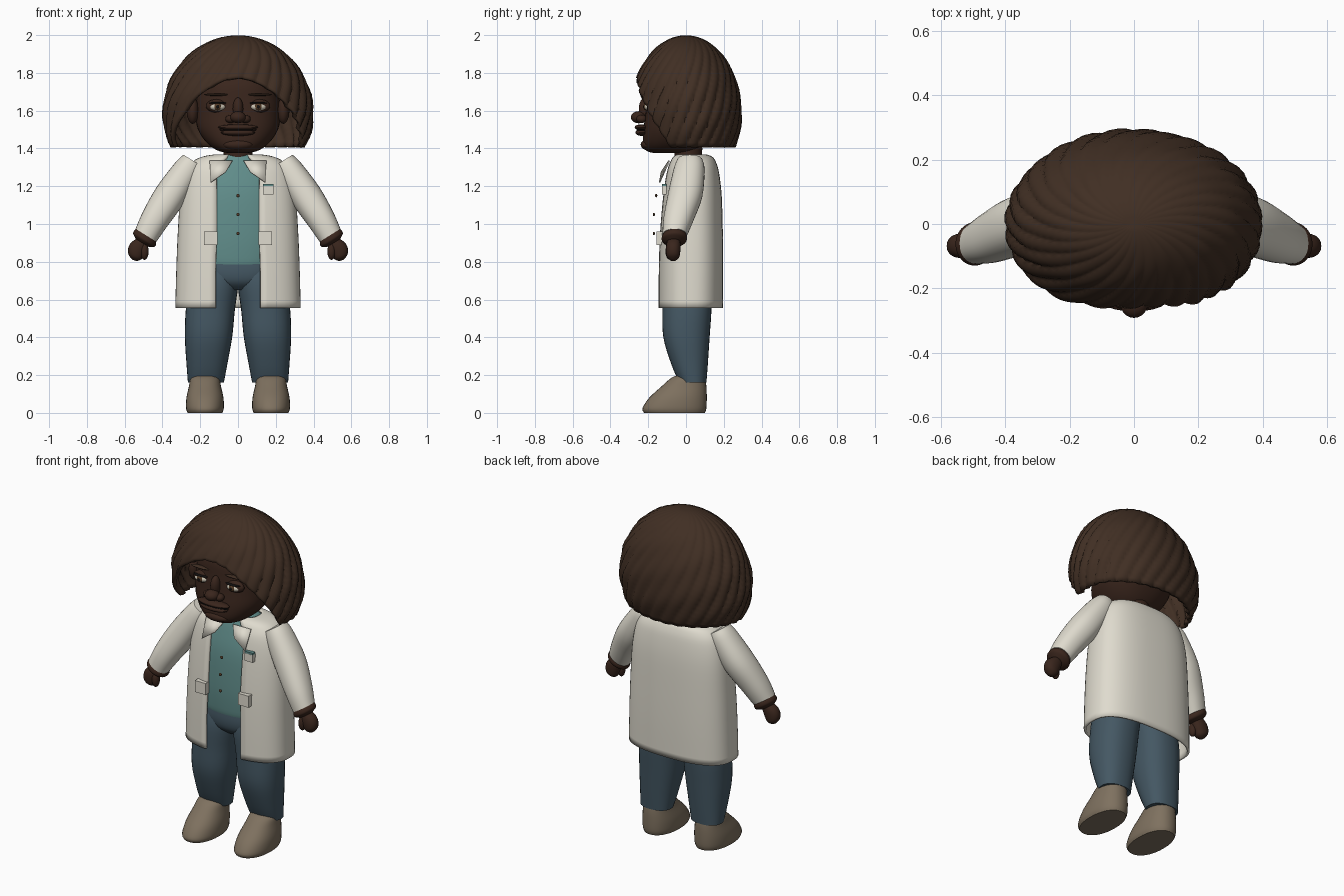
import bpy, bmesh, math
from mathutils import Vector

if "Cube" in bpy.data.objects:
    bpy.data.objects.remove(bpy.data.objects["Cube"])


def material(name, r, g, b):
    m = bpy.data.materials.new(name)
    m.use_nodes = True
    m.diffuse_color = (r, g, b, 1)
    node = next(n for n in m.node_tree.nodes if n.type == "BSDF_PRINCIPLED")
    node.inputs["Base Color"].default_value = (r, g, b, 1)
    node.inputs["Roughness"].default_value = 0.8
    return m


HAIR = material("hair brown", .052, .028, .017)
SKIN = material("dark skin", .042, .019, .012)
COAT = material("coat white", .74, .71, .62)
SHIRT = material("shirt teal", .12, .27, .26)
DENIM = material("trouser blue", .058, .096, .125)
SHOE = material("shoe tan", .21, .165, .115)
WHITE = material("eye white", .6, .55, .45)
IRIS = material("iris brown", .09, .045, .02)
BLACK = material("pupil black", .006, .005, .005)


def finish(name, bm, mat, mirror=False, thick=0, angle=40):
    bmesh.ops.recalc_face_normals(bm, faces=bm.faces)
    me = bpy.data.meshes.new(name)
    bm.to_mesh(me)
    bm.free()
    me.materials.append(mat)
    me.shade_smooth()
    me.set_sharp_from_angle(angle=math.radians(angle))
    ob = bpy.data.objects.new(name, me)
    bpy.context.collection.objects.link(ob)
    if thick:
        s = ob.modifiers.new("thickness", "SOLIDIFY")
        s.thickness, s.offset = thick, 0
    if mirror:
        ob.modifiers.new("mirror", "MIRROR")
    return ob


def skin_rows(bm, rows, closed):
    for a, b in zip(rows, rows[1:]):
        n = len(a)
        for i in range(n if closed else n - 1):
            j = (i + 1) % n
            bm.faces.new((a[i], a[j], b[j], b[i]))


def spline(p, steps):
    # Smooth interpolation through a list of equal-length tuples
    out = []
    for i in range(len(p) - 1):
        a, b, c, d = p[max(i - 1, 0)], p[i], p[i + 1], p[min(i + 2, len(p) - 1)]
        for s in range(steps):
            t = s / steps
            out.append([q + .5 * t * (r - o + t * (2*o - 5*q + 4*r - u + t * (3*(q - r) + u - o)))
                        for o, q, r, u in zip(a, b, c, d)])
    return out + [list(p[-1])]


def power(v, e):
    return math.copysign(abs(v) ** (2 / e), v)


def loft(name, rings, mat, e=2.0, tilt=0, n=32, steps=4, mirror=False, thick=0):
    # Rings are (x, y, z, half width, half depth, front gap)
    bm = bmesh.new()
    rows = []
    is_open = rings[0][5] > 0
    u = Vector((math.cos(tilt), 0, math.sin(tilt)))
    for x, y, z, rx, ry, gap in spline(rings, steps):
        t0 = math.asin(min(1, max(gap, 0) / rx) ** (e / 2))
        row = []
        for i in range(n + 1 if is_open else n):
            t = t0 + (2 * math.pi - 2 * t0) * i / n
            p = Vector((x, y, z)) + u * rx * power(math.sin(t), e)
            p.y -= ry * power(math.cos(t), e)
            row.append(bm.verts.new(p))
        rows.append(row)
    skin_rows(bm, rows, not is_open)
    if not is_open:
        bm.faces.new(rows[0])
        bm.faces.new(rows[-1])
    return finish(name, bm, mat, mirror, thick)


def body(z, w, front, back, gap=0, x=0):
    return (x, (front + back) / 2, z, w, (back - front) / 2, gap)


def ball(name, loc, size, mat, mirror=False):
    bm = bmesh.new()
    bmesh.ops.create_uvsphere(bm, u_segments=20, v_segments=12, radius=1)
    bmesh.ops.scale(bm, vec=size, verts=bm.verts)
    bmesh.ops.translate(bm, vec=loc, verts=bm.verts)
    return finish(name, bm, mat, mirror)


def box(name, loc, size, mat, mirror=False):
    bm = bmesh.new()
    bmesh.ops.create_cube(bm, size=1)
    bmesh.ops.scale(bm, vec=size, verts=bm.verts)
    bmesh.ops.translate(bm, vec=loc, verts=bm.verts)
    return finish(name, bm, mat, mirror)


# Shoes and trousers
loft("shoes", [body(0, .092, -.222, .1, x=.175), body(.025, .1, -.23, .108, x=.175),
               body(.08, .098, -.195, .11, x=.175), body(.14, .085, -.13, .108, x=.175),
               body(.18, .077, -.085, .1, x=.175), body(.195, .06, -.06, .08, x=.175)],
     SHOE, 2.2, mirror=True)
loft("trouser_legs", [body(.16, .095, -.035, .108, x=.17), body(.25, .107, -.075, .115, x=.165),
                      body(.4, .125, -.12, .125, x=.156), body(.55, .13, -.125, .135, x=.146),
                      body(.68, .128, -.125, .135, x=.126), body(.76, .11, -.11, .125, x=.11)],
     DENIM, 2.3, mirror=True)
loft("trouser_hips", [body(.65, .1, -.07, .09), body(.69, .2, -.112, .13),
                      body(.75, .235, -.124, .135), body(.83, .225, -.115, .12)], DENIM, 2.3)

# Shirt with buttons
loft("shirt", [body(.78, .22, -.12, .13), body(.82, .235, -.126, .135), body(.95, .245, -.13, .14),
               body(1.15, .24, -.118, .14), body(1.28, .2, -.088, .13),
               body(1.345, .14, -.065, .11), body(1.368, .09, -.05, .09)], SHIRT, 2.3)
for i, z in enumerate((.95, 1.05, 1.15)):
    ball(f"shirt_button_{i + 1}", (0, -.17 + .012 * (i == 2), z), (.009, .006, .009), IRIS)

# Open coat, lapels and pockets
loft("coat", [body(.555, .325, -.143, .188, .118), body(.75, .32, -.142, .19, .118),
              body(.95, .312, -.135, .188, .112), body(1.15, .298, -.118, .182, .112),
              body(1.27, .272, -.1, .168, .11), body(1.325, .235, -.08, .152, .08),
              body(1.35, .185, -.065, .135, .06), body(1.362, .12, -.045, .105, .05)],
     COAT, 2.6, n=48, thick=.014)
bm = bmesh.new()
bm.faces.new([bm.verts.new(p) for p in ((.03, -.09, 1.335), (.15, -.088, 1.335),
                                        (.145, -.14, 1.22), (.065, -.13, 1.275))])
finish("lapels", bm, COAT, mirror=True, thick=.007)
box("hip_pockets", (.145, -.14, .925), (.072, .034, .07), COAT, True)
box("chest_pocket", (.16, -.115, 1.178), (.056, .026, .046), COAT)
box("chest_pocket_trim", (.16, -.115, 1.206), (.056, .024, .012), SHIRT)

# Sleeves, wrists and hands
TILT = math.radians(32)
loft("sleeves", [(.238, .02, 1.335, .06, .068, 0), (.27, .016, 1.285, .074, .082, 0),
                 (.36, -.005, 1.15, .084, .092, 0), (.44, -.04, 1.025, .075, .08, 0),
                 (.487, -.06, .94, .065, .064, 0)], COAT, 2.2, TILT, mirror=True)
loft("wrist_cuffs", [(.485, -.06, .945, .06, .06, 0), (.491, -.061, .93, .068, .067, 0),
                     (.499, -.063, .914, .066, .064, 0), (.507, -.065, .9, .04, .04, 0)],
     SKIN, 2, TILT, mirror=True)
loft("hands", [(.507, -.065, .91, .034, .034, 0), (.525, -.067, .885, .045, .038, 0),
               (.538, -.068, .855, .046, .038, 0), (.545, -.068, .825, .036, .032, 0),
               (.548, -.068, .807, .012, .012, 0)], SKIN, 2.2, TILT * .6, n=20, mirror=True)
ball("thumbs", (.495, -.085, .855), (.022, .024, .045), SKIN, True)

# Neck, head and face
loft("neck", [body(1.3, .085, -.065, .09), body(1.36, .078, -.06, .085),
              body(1.46, .08, -.065, .09)], SKIN)
loft("head", [body(1.375, .05, -.17, 0), body(1.39, .11, -.212, .05), body(1.43, .165, -.228, .1),
              body(1.5, .212, -.225, .15), body(1.58, .224, -.215, .18), body(1.66, .22, -.208, .18),
              body(1.75, .19, -.195, .17), body(1.82, .12, -.13, .11), body(1.85, .04, -.05, .04)],
     SKIN, 2.3, n=40)
ball("chin", (0, -.2, 1.42), (.08, .04, .03), SKIN)
ball("ears", (.24, -.07, 1.6), (.032, .045, .07), SKIN, True)
ball("nose_bridge", (0, -.215, 1.61), (.028, .035, .06), SKIN)
ball("nose_tip", (0, -.25, 1.565), (.042, .042, .032), SKIN)
ball("nostrils", (.04, -.235, 1.556), (.027, .028, .022), SKIN, True)
ball("upper_lip", (0, -.235, 1.512), (.105, .037, .016), SKIN)
ball("lower_lip", (0, -.232, 1.484), (.09, .036, .018), SKIN)
ball("mouth_line", (0, -.234, 1.498), (.1, .028, .006), BLACK)
ball("eyelids", (.11, -.185, 1.625), (.06, .028, .036), SKIN, True)
ball("eyeballs", (.108, -.195, 1.62), (.044, .026, .021), WHITE, True)
ball("irises", (.108, -.212, 1.621), (.02, .013, .019), IRIS, True)
ball("pupils", (.108, -.222, 1.621), (.009, .005, .009), BLACK, True)
ball("lash_lines", (.108, -.2, 1.641), (.048, .024, .005), BLACK, True)
ball("eyebrows", (.115, -.196, 1.685), (.065, .018, .007), HAIR, True)

# Hair: a domed shell with spiral ridges and an arched opening round the face
RIDGES, COLS, LEVELS = 28, 224, 28
bm = bmesh.new()
rows = []
for v in range(1, LEVELS + 1):
    row = []
    for i in range(COLS):
        t = 2 * math.pi * i / COLS
        off = min(t, 2 * math.pi - t)
        arch = math.cos(min(off * 1.25, math.pi / 2))
        drop = 1.41 + .36 * arch - 1.58
        limit = math.acos(drop / (.408 if drop > 0 else .37))
        a = limit * v / LEVELS
        ridge = abs(math.sin(RIDGES / 2 * (t + .55 * a)))
        r = math.sin(a) * (.97 + .045 * ridge + .008 * math.sin(14 * a + 5 * t))
        z = 1.58 + math.cos(a) * (.408 if a < math.pi / 2 else .37)
        row.append(bm.verts.new((.385 * r * math.sin(t), -.282 * r * math.cos(t), z)))
    rows.append(row)
skin_rows(bm, rows, True)
crown = bm.verts.new((0, 0, 1.986))
for i in range(COLS):
    bm.faces.new((rows[0][i], crown, rows[0][(i + 1) % COLS]))
finish("hair", bm, HAIR, thick=.022, angle=35)
